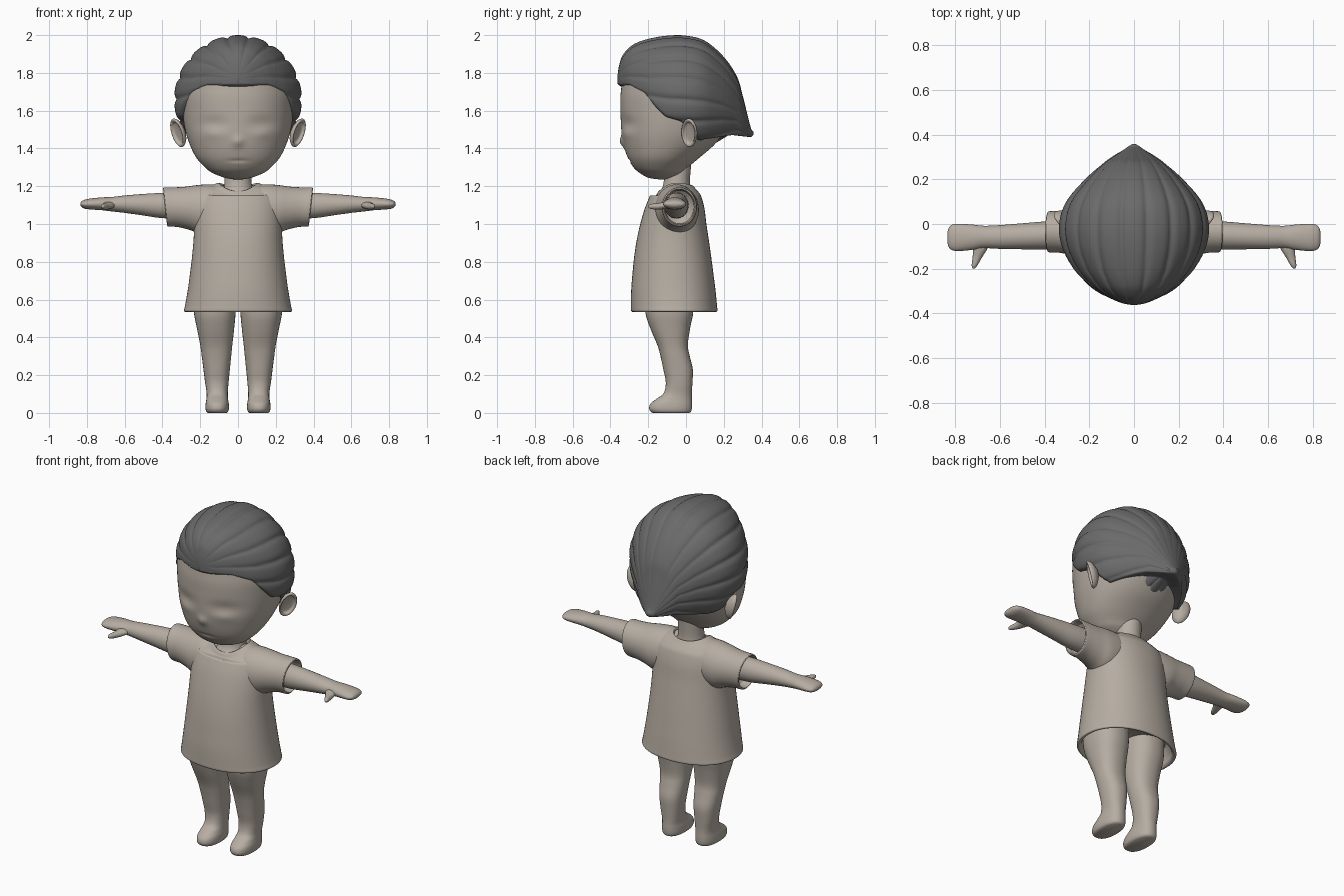
import bpy, bmesh, math
from mathutils import Matrix, Vector


def material(name, rgb):
    m = bpy.data.materials.new(name)
    m.diffuse_color = (*rgb, 1)
    return m


BEIGE = material("warm_beige", (0.47, 0.42, 0.365))
GREY = material("dark_grey", (0.145, 0.145, 0.145))


def spline(st, sub):
    """Catmull-Rom interpolation of cross-section stations."""
    out = []
    for i in range(len(st) - 1):
        a, b, c, d = st[max(i - 1, 0)], st[i], st[i + 1], st[min(i + 2, len(st) - 1)]
        for k in range(sub):
            t = k / sub
            out.append([q + 0.5 * t * (r - p + t * (2 * p - 5 * q + 4 * r - s + t * (3 * (q - r) + s - p)))
                        for p, q, r, s in zip(a, b, c, d)])
    out.append(list(st[-1]))
    return out


def loft(name, axis, stations, mat=BEIGE, n=40, sub=5, power=2.0, warp=None, mirror=False):
    """Rings along an axis; station = (position, u min, u max, v min, v max)."""
    bm = bmesh.new()
    rings = []
    for p, u0, u1, v0, v1 in spline(stations, sub):
        ring = []
        for k in range(n):
            a = 2 * math.pi * k / n
            c, s = math.cos(a), math.sin(a)
            c = math.copysign(abs(c) ** (2 / power), c)
            s = math.copysign(abs(s) ** (2 / power), s)
            u = (u0 + u1) / 2 + (u1 - u0) / 2 * c
            v = (v0 + v1) / 2 + (v1 - v0) / 2 * s
            co = {'x': (p, u, v), 'y': (u, p, v), 'z': (u, v, p)}[axis]
            co = Vector(co)
            ring.append(bm.verts.new(warp(co) if warp else co))
        rings.append(ring)
    for r0, r1 in zip(rings, rings[1:]):
        for k in range(n):
            bm.faces.new((r0[k - 1], r0[k], r1[k], r1[k - 1]))
    bm.faces.new(rings[0])
    bm.faces.new(rings[-1])
    bmesh.ops.recalc_face_normals(bm, faces=bm.faces)
    for f in bm.faces:
        f.smooth = True
    me = bpy.data.meshes.new(name)
    bm.to_mesh(me)
    bm.free()
    me.materials.append(mat)
    ob = bpy.data.objects.new(name, me)
    bpy.context.collection.objects.link(ob)
    if mirror:
        ob.modifiers.new("mirror", 'MIRROR').use_mirror_merge = False
    return ob


def gauss(x, z, cx, cz, sx, sz):
    return math.exp(-((x - cx) / sx) ** 2 - ((z - cz) / sz) ** 2)


def lerp_table(table, t):
    if t <= table[0][0]:
        return table[0][1]
    for (a, va), (b, vb) in zip(table, table[1:]):
        if t <= b:
            return va + (vb - va) * (t - a) / (b - a)
    return table[-1][1]


# head with soft nose, eye and mouth relief
def face(co):
    x, y, z = co
    if y < -0.12:
        y -= 0.017 * gauss(x, z, 0, 1.435, 0.022, 0.028)
        y += 0.006 * gauss(x, z, 0, 1.335, 0.05, 0.008)
        y += 0.012 * gauss(abs(x), z, 0.13, 1.53, 0.08, 0.04)
        y -= 0.006 * gauss(abs(x), z, 0.13, 1.48, 0.05, 0.03)
    return Vector((x, y, z))


head = [(1.236, .02, -.14, -.10), (1.245, .07, -.20, -.06), (1.27, .135, -.245, -.02),
        (1.30, .175, -.278, .01), (1.35, .22, -.308, .07), (1.42, .255, -.33, .15),
        (1.50, .28, -.343, .21), (1.60, .295, -.347, .25), (1.70, .295, -.345, .25),
        (1.80, .26, -.32, .20), (1.90, .17, -.22, .10), (1.94, .05, -.1, 0)]
loft("head", 'z', [(z, -w, w, f, b) for z, w, f, b in head], n=96, sub=8, power=2.1, warp=face)

# hair: strands run from the forehead to a tip at the back, sinking into the head below the hairline
hairline = [(-.30, 1.735), (-.22, 1.69), (-.165, 1.62), (-.11, 1.565), (-.025, 1.54), (.02, 1.50),
            (.07, 1.435), (.15, 1.45), (.25, 1.465), (.34, 1.455)]
hair = [(.357, 1.490, 1.472, .008), (.345, 1.505, 1.46, .028), (.33, 1.56, 1.45, .05),
        (.30, 1.68, 1.43, .10), (.27, 1.78, 1.41, .14), (.20, 1.885, 1.37, .22),
        (.10, 1.97, 1.33, .305), (0, 1.997, 1.32, .337), (-.10, 1.997, 1.33, .325),
        (-.20, 1.98, 1.38, .272), (-.27, 1.955, 1.46, .205), (-.31, 1.925, 1.53, .15),
        (-.34, 1.885, 1.60, .09), (-.355, 1.835, 1.68, .05), (-.362, 1.79, 1.74, .01)]


def strands(co):
    zc = lerp_table([(y, (t + b) / 2) for y, t, b, w in reversed(hair)], co.y)
    phi = math.atan2(co.x / 0.335, (co.z - zc) / 0.335)
    g = 1 - 0.04 * (1 - abs(math.cos(9 * phi))) ** 2
    co = Vector((co.x * g, co.y, zc + (co.z - zc) * g))
    t = (lerp_table(hairline, co.y) + 0.008 - co.z) / 0.03
    t = min(max(t, 0), 1)
    pivot = Vector((0, -0.05, 1.65))
    return pivot + (co - pivot) * (1 - 0.2 * t * t * (3 - 2 * t))


loft("hair", 'y', [(y, -w, w, b, t) for y, t, b, w in hair], GREY, n=216, sub=9, warp=strands)

# ears: tilted shallow dishes
ear_pose = (Matrix.Translation((.312, .022, 1.485)) @ Matrix.Rotation(math.radians(-38), 4, 'Z')
            @ Matrix.Rotation(math.radians(14), 4, 'Y') @ Matrix.Rotation(math.radians(-12), 4, 'X'))
ear = [(-.03, .3), (-.012, .8), (.006, 1), (.016, .95), (.014, .8), (.003, .65), (0, .2)]
loft("ear", 'x', [(x, -.048 * r, .048 * r, -.078 * r, .078 * r) for x, r in ear], n=32,
     warp=lambda co: ear_pose @ co, mirror=True)

# neck
loft("neck", 'z', [(1.10, -.10, .10, -.15, .04), (1.16, -.09, .09, -.145, .035),
                   (1.21, -.073, .073, -.12, .02), (1.34, -.066, .066, -.11, .03)])


# shirt body with dipped round neckline and open hem
def neckline(co):
    k = min(max((co.z - 1.15) / 0.06, 0), 1)
    s = (co.y + 0.05) / 0.1
    co.z -= k * (0.05 if s < 0 else 0.02) * min(s * s, 1.2)
    return co


shirt = [(.62, .235, -.25, .12), (.57, .255, -.265, .14), (.545, .262, -.27, .145), (.535, .275, -.28, .157),
         (.541, .286, -.29, .166), (.57, .28, -.291, .164), (.65, .266, -.29, .156), (.73, .255, -.284, .146),
         (.83, .243, -.274, .133), (.92, .235, -.26, .12), (1.0, .232, -.242, .108), (1.08, .228, -.219, .098),
         (1.14, .215, -.195, .083), (1.185, .175, -.175, .065), (1.21, .125, -.158, .047),
         (1.218, .106, -.148, .037), (1.212, .098, -.14, .03), (1.17, .095, -.137, .027)]
loft("shirt", 'z', [(z, -w, w, f, b) for z, w, f, b in shirt], n=64, power=2.15, warp=neckline)


# sleeves with slanted cuffs
def slant(co):
    co.x += (co.z - 1.09) * 0.11
    return co


sleeve = [(.06, 1.08, .125, -.05, .10), (.14, 1.08, .13, -.05, .115), (.21, 1.075, .13, -.045, .113),
          (.27, 1.083, .114, -.04, .102), (.33, 1.089, .105, -.035, .094), (.375, 1.09, .104, -.035, .092),
          (.384, 1.09, .101, -.035, .089), (.382, 1.09, .093, -.035, .081), (.34, 1.09, .088, -.035, .076)]
loft("sleeve", 'x', [(x, cy - ry, cy + ry, cz - rz, cz + rz) for x, cz, rz, cy, ry in sleeve],
     warp=slant, mirror=True)

# arms with mitten hands
arm = [(.28, 1.098, .07, -.05, .065), (.40, 1.098, .067, -.052, .063), (.50, 1.102, .057, -.055, .058),
       (.60, 1.105, .046, -.058, .053), (.67, 1.105, .038, -.058, .05), (.72, 1.107, .034, -.059, .056),
       (.78, 1.106, .029, -.06, .061), (.81, 1.105, .024, -.06, .058), (.827, 1.105, .016, -.06, .046),
       (.834, 1.105, .006, -.06, .025)]
loft("arm", 'x', [(x, cy - ry, cy + ry, cz - rz, cz + rz) for x, cz, rz, cy, ry in arm], mirror=True)
loft("thumb", 'y', [(-.06, .63, .73, 1.085, 1.12), (-.11, .655, .72, 1.08, 1.117), (-.15, .68, .722, 1.076, 1.11),
                    (-.185, .70, .726, 1.08, 1.106), (-.199, .711, .721, 1.088, 1.098)], n=20, mirror=True)

# legs with feet
leg = [(0, .11, .05, -.175, .018), (.008, .11, .058, -.188, .027), (.025, .11, .062, -.195, .031),
       (.05, .11, .061, -.187, .032), (.075, .11, .057, -.155, .031), (.105, .11, .056, -.118, .031),
       (.16, .112, .062, -.107, .034), (.23, .113, .07, -.12, .036), (.30, .114, .078, -.135, .02),
       (.36, .115, .085, -.152, .01), (.45, .119, .099, -.19, .022), (.53, .123, .11, -.215, .038),
       (.64, .125, .113, -.22, .042)]
loft("leg", 'z', [(z, c - w, c + w, f, b) for z, c, w, f, b in leg], power=2.3, mirror=True)
